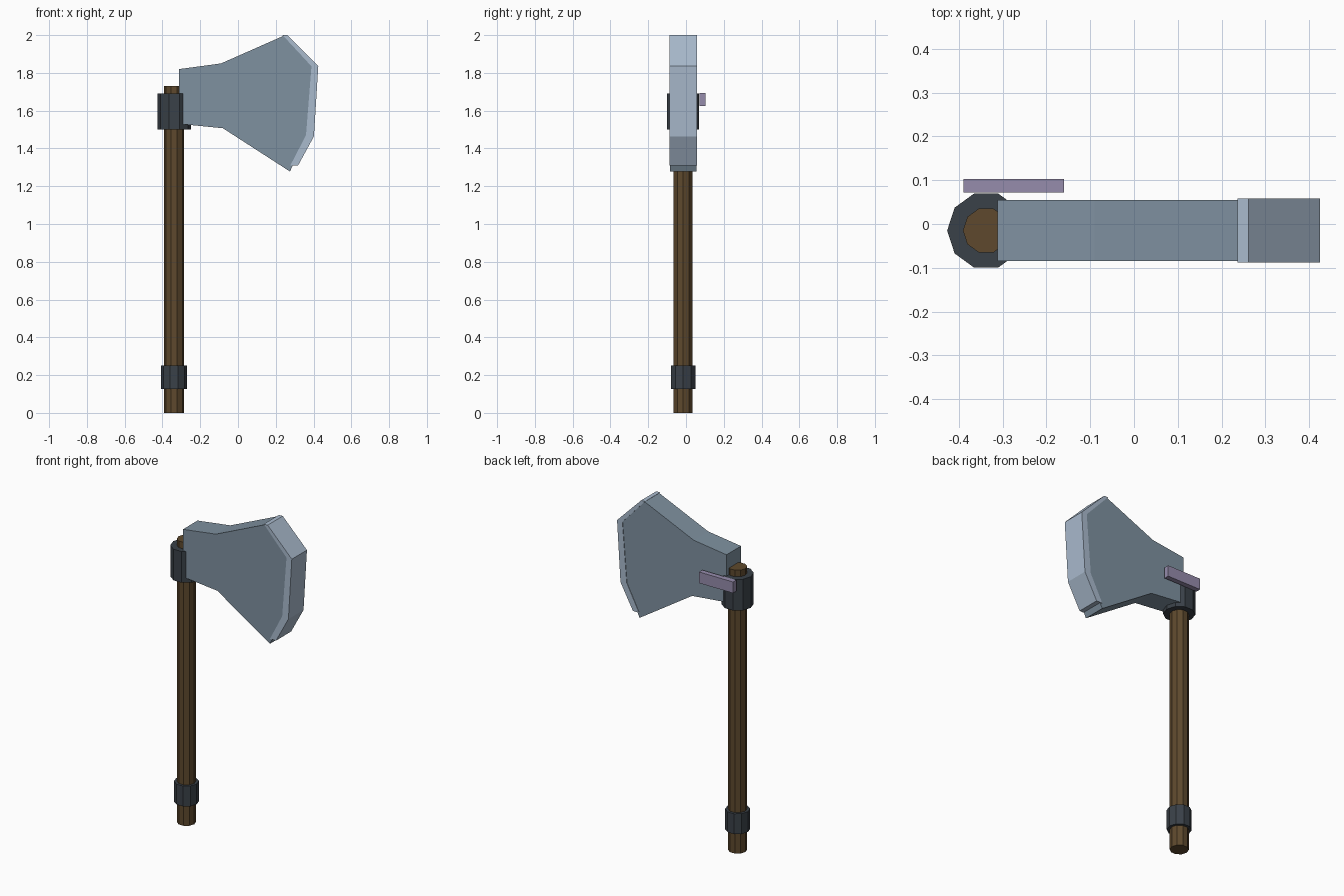
import bpy, bmesh, math

if "Cube" in bpy.data.objects:
    bpy.data.objects.remove(bpy.data.objects["Cube"])


def material(name, rgb):
    """Flat material from an sRGB 0-255 colour."""
    lin = [((c / 255 + 0.055) / 1.055) ** 2.4 for c in rgb]
    m = bpy.data.materials.new(name)
    m.diffuse_color = (*lin, 1)
    m.use_nodes = True
    m.node_tree.nodes["Principled BSDF"].inputs["Base Color"].default_value = m.diffuse_color
    return m


wood = material("brown wood", (94, 73, 45))
iron = material("dark iron", (58, 65, 72))
steel = material("blue steel", (127, 145, 160))
bright = material("bright steel", (170, 187, 206))
purple = material("dull purple", (150, 140, 172))

AXIS_X, AXIS_Y = -0.338, -0.015   # centre line of the handle


def finish(name, bm, mat):
    bmesh.ops.recalc_face_normals(bm, faces=bm.faces)
    me = bpy.data.meshes.new(name)
    bm.to_mesh(me)
    bm.free()
    me.materials.append(mat)
    ob = bpy.data.objects.new(name, me)
    bpy.context.collection.objects.link(ob)
    return ob


def prism(name, points, vec, mat):
    """Extrude a closed polygon along vec."""
    bm = bmesh.new()
    base = bm.faces.new([bm.verts.new(p) for p in points])
    ext = bmesh.ops.extrude_face_region(bm, geom=[base], use_keep_orig=True)
    verts = [v for v in ext["geom"] if isinstance(v, bmesh.types.BMVert)]
    bmesh.ops.translate(bm, verts=verts, vec=vec)
    return finish(name, bm, mat)


def post(name, radius, z0, z1, mat, sides=10):
    """Upright ten-sided column on the handle axis."""
    ring = [(AXIS_X + radius * math.cos(math.tau * i / sides),
             AXIS_Y + radius * math.sin(math.tau * i / sides), z0)
            for i in range(sides)]
    return prism(name, ring, (0, 0, z1 - z0), mat)


def plate(name, outline, y0, y1, mat):
    """Flat plate with an outline in x and z."""
    return prism(name, [(x, y0, z) for x, z in outline], (0, y1 - y0, 0), mat)


# Handle with its two iron bands
post("handle", 0.053, 0, 1.73, wood)
post("grip_band", 0.069, 0.126, 0.25, iron)
post("head_collar", 0.089, 1.50, 1.69, iron)

# Axe head
plate("blade", [(-0.312, 1.82), (-0.09, 1.85), (0.243, 1.997), (0.392, 1.838),
                (0.365, 1.47), (0.275, 1.278), (-0.08, 1.507), (-0.312, 1.53)],
      -0.085, 0.055, steel)

# Cutting edge, slightly thicker than the blade
plate("cutting_edge", [(0.236, 2.0), (0.262, 2.0), (0.425, 1.836), (0.402, 1.464),
                       (0.318, 1.31), (0.277, 1.31), (0.36, 1.47), (0.389, 1.835)],
      -0.088, 0.058, bright)

# Small bar behind the collar
plate("back_bar", [(-0.39, 1.625), (-0.16, 1.625), (-0.16, 1.693), (-0.39, 1.693)],
      0.072, 0.103, purple)
